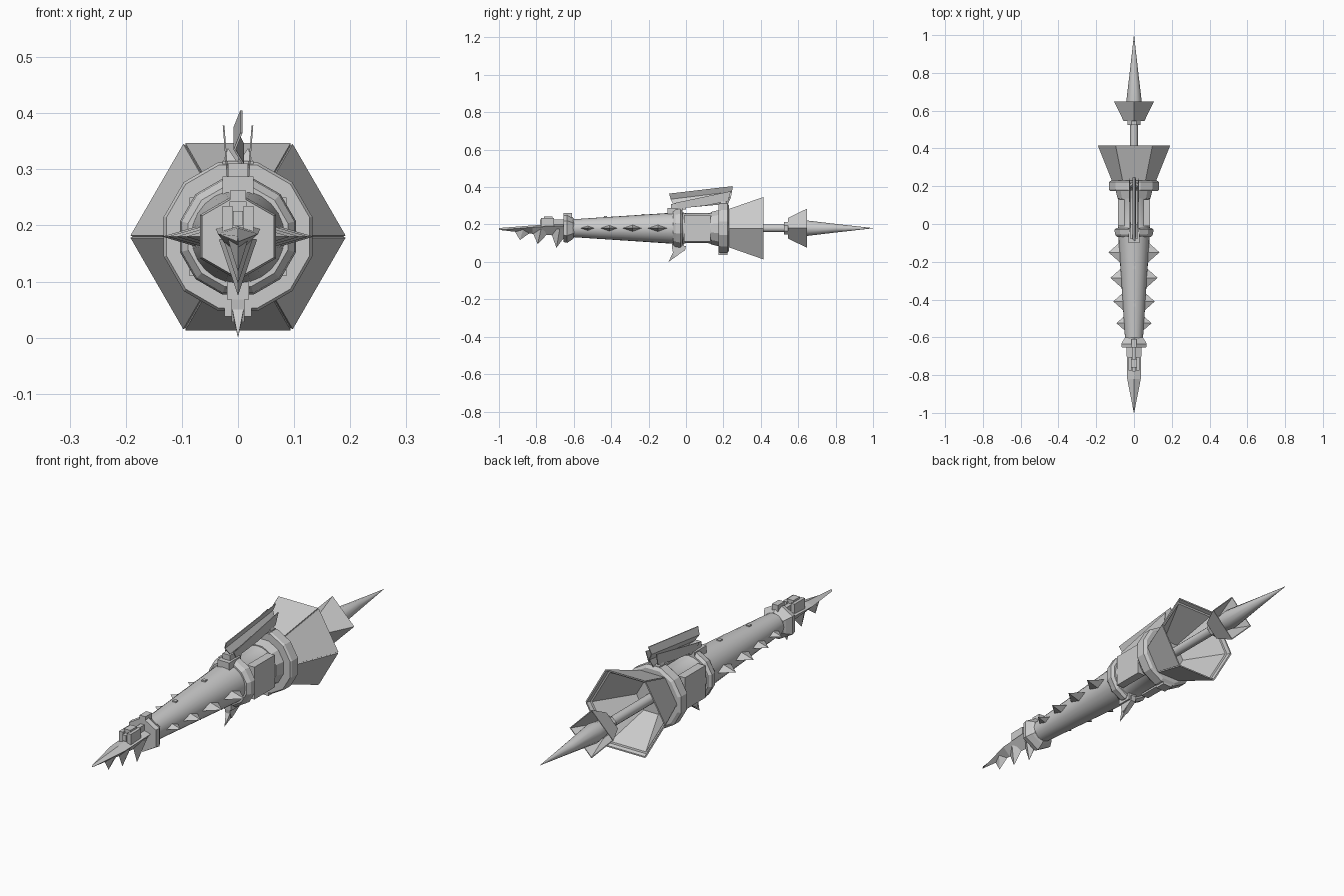
import bpy, bmesh, math
from mathutils import Vector

if "Cube" in bpy.data.objects:
    bpy.data.objects.remove(bpy.data.objects["Cube"])

ZC = 0.18  # height of the long axis
grey = bpy.data.materials.new("plain grey")
grey.diffuse_color = (0.6, 0.6, 0.6, 1)
grey.use_nodes = True
grey.node_tree.nodes["Principled BSDF"].inputs["Base Color"].default_value = grey.diffuse_color


def make(name, verts, faces, smooth=False):
    me = bpy.data.meshes.new(name)
    me.from_pydata([tuple(v) for v in verts], [], faces)
    bm = bmesh.new()
    bm.from_mesh(me)
    bmesh.ops.recalc_face_normals(bm, faces=bm.faces)
    bm.to_mesh(me)
    bm.free()
    me.materials.append(grey)
    ob = bpy.data.objects.new(name, me)
    bpy.context.collection.objects.link(ob)
    if smooth:
        bpy.ops.object.select_all(action='DESELECT')
        ob.select_set(True)
        bpy.context.view_layer.objects.active = ob
        bpy.ops.object.shade_smooth_by_angle(angle=math.radians(40))
    return ob


def lathe(name, prof, n, turn=0.0, smooth=False, closed=False):
    """Turn a (y, radius) profile round the long axis."""
    verts, faces, m = [], [], len(prof)
    for y, r in prof:
        for i in range(n):
            a = math.radians(turn) + math.tau * i / n
            verts.append((r * math.cos(a), y, ZC + r * math.sin(a)))
    for j in range(m if closed else m - 1):
        k = (j + 1) % m
        for i in range(n):
            p = (i + 1) % n
            faces.append((j * n + i, j * n + p, k * n + p, k * n + i))
    if not closed:
        faces += [tuple(range(n)), tuple(range((m - 1) * n, m * n))]
    return make(name, verts, faces, smooth)


def box(name, x, y, z):
    verts = [(a, b, c) for a in x for b in y for c in z]
    return make(name, verts, [(0, 1, 3, 2), (4, 5, 7, 6), (0, 1, 5, 4),
                              (2, 3, 7, 6), (0, 2, 6, 4), (1, 3, 7, 5)])


def plate(name, pts, x0, x1):
    """Side outline of (y, z) points given a thickness in x."""
    n = len(pts)
    verts = [(x, y, z) for x in (x0, x1) for y, z in pts]
    faces = [tuple(range(n)), tuple(range(n, 2 * n))]
    faces += [(i, (i + 1) % n, n + (i + 1) % n, n + i) for i in range(n)]
    return make(name, verts, faces)


def pyramid(name, base, tip):
    n = len(base)
    return make(name, list(base) + [tip],
                [tuple(range(n))] + [(i, (i + 1) % n, n) for i in range(n)])


# Tapered barrel and waisted drum
lathe("barrel", [(-0.63, 0.046), (-0.45, 0.058), (-0.25, 0.071), (-0.04, 0.085)], 24, smooth=True)
lathe("drum", [(-0.03, 0.088), (0.0, 0.08), (0.12, 0.08), (0.15, 0.088), (0.19, 0.092)], 24, smooth=True)
lathe("drum_collar", [(0.135, 0.09), (0.175, 0.1)], 12, 15)
for s in (-1, 1):
    box("drum_side_panel", (s * 0.05, s * 0.086), (-0.01, 0.13), (0.11, 0.25))

# Faceted rings
lathe("middle_ring", [(-0.07, 0.092), (-0.055, 0.104), (-0.03, 0.107), (-0.02, 0.095)], 12, 15)
lathe("rear_ring", [(0.175, 0.132), (0.183, 0.137), (0.222, 0.137), (0.23, 0.125)], 12, 15)
lathe("muzzle_ring", [(-0.655, 0.074), (-0.635, 0.078), (-0.61, 0.062), (-0.6, 0.052)], 6, 90)

# Flared bell: inner funnel plus six thin petals
lathe("bell_funnel", [(0.21, 0.105), (0.4, 0.18), (0.398, 0.172), (0.225, 0.06)], 6, closed=True)
lathe("bell_back_wall", [(0.215, 0.1), (0.24, 0.085)], 6)
for i in range(6):
    a = math.radians(30 + 60 * i)
    out = Vector((math.cos(a), 0, math.sin(a)))
    side = Vector((-math.sin(a), 0, math.cos(a)))
    c = Vector((0, 0, ZC))
    verts = []
    for t in (0, 0.006):
        for y, r, w in ((0.225, 0.095, 0.056), (0.415, 0.161, 0.094)):
            for s in (-1, 1):
                verts.append(c + out * (r + t) + side * (s * w) + Vector((0, y, 0)))
    make("bell_petal", verts, [(0, 1, 3, 2), (4, 5, 7, 6), (0, 1, 5, 4),
                               (2, 3, 7, 6), (0, 2, 6, 4), (1, 3, 7, 5)])

# Tail rod, diamond flare and spike
lathe("tail_rod", [(0.22, 0.021), (0.6, 0.021)], 12, smooth=True)
lathe("tail_collar", [(0.525, 0.036), (0.55, 0.036)], 8, 22.5)
lathe("tail_flare", [(0.545, 0.055), (0.648, 0.105), (0.648, 0.1), (0.56, 0.045)], 4, closed=True)
lathe("tail_flare_floor", [(0.545, 0.054), (0.57, 0.05)], 4)
lathe("tail_spike", [(0.56, 0.03), (0.64, 0.042), (0.8, 0.023), (1.0, 0.0005)], 12, smooth=True)

# Front blade with a flat top edge and a keel
verts, rows = [], [(-0.62, 0.04, 0.205, 0.135), (-0.82, 0.036, 0.195, 0.15), (-0.999, 0.001, 0.181, 0.177)]
for y, w, t, b in rows:
    verts += [(-w, y, t - 0.01), (0, y, t), (w, y, t - 0.01), (0, y, b)]
make("front_blade", verts, [(0, 1, 2, 3), (8, 9, 10, 11)] + [
    (j + i, j + (i + 1) % 4, j + 4 + (i + 1) % 4, j + 4 + i) for j in (0, 4) for i in range(4)])
for y, tip, w in ((-0.87, 0.117, 0.018), (-0.775, 0.096, 0.026), (-0.675, 0.075, 0.034)):
    pyramid("blade_tooth", [(-w, y, 0.175), (0, y - 0.055, 0.18), (w, y, 0.175), (0, y + 0.05, 0.165)],
            (0, y - 0.018, tip))

# Sight on the blade
for s in (-1, 1):
    box("sight_cheek", (s * 0.01, s * 0.028), (-0.775, -0.705), (0.188, 0.235))
box("sight_bridge", (-0.015, 0.015), (-0.76, -0.715), (0.195, 0.243))
box("sight_rail", (-0.009, 0.009), (-0.78, -0.53), (0.2, 0.226))
box("sight_clamp", (-0.014, 0.014), (-0.655, -0.61), (0.225, 0.262))

# Row of thorns down each side of the barrel
for y, x in ((-0.15, 0.135), (-0.285, 0.125), (-0.41, 0.11), (-0.525, 0.093)):
    for s in (-1, 1):
        b = s * (x - 0.068)
        pyramid("side_thorn", [(b, y - 0.06, ZC), (b, y, ZC + 0.02), (b, y + 0.06, ZC), (b, y, ZC - 0.02)],
                (s * x, y, ZC))

# Small studs on top of the barrel
for y, z in ((-0.23, 0.25), (-0.43, 0.237)):
    box("barrel_stud", (-0.008, 0.008), (y - 0.008, y + 0.008), (z - 0.01, z + 0.007))

# Top mounts and three raked fins
box("front_mount", (-0.028, 0.028), (-0.1, -0.02), (0.255, 0.287))
box("front_mount_cap", (-0.018, 0.018), (-0.08, 0.0), (0.28, 0.31))
box("rear_mount", (-0.028, 0.028), (0.178, 0.222), (0.29, 0.315))
for s in (-1, 1):
    pyramid("rear_mount_knob", [(s * 0.014 + a, 0.2 + b, 0.312) for a, b in
            ((-.013, -.02), (.013, -.02), (.013, .02), (-.013, .02))], (s * 0.018, 0.2, 0.338))
    fin = plate("side_fin", [(-0.06, 0.315), (0.24, 0.378), (0.225, 0.325), (0.1, 0.3), (-0.04, 0.285)],
                s * 0.018, s * 0.021)
    for v in fin.data.vertices:  # lean outward towards the top
        v.co.x += s * (v.co.z - 0.3) * 0.08
# Centre fin with a kinked section
pts = [(-0.09, 0.25, 0.365, 0.405, 0.006), (-0.082, 0.246, 0.335, 0.375, -0.006),
       (-0.07, 0.24, 0.31, 0.345, 0.009), (-0.05, 0.225, 0.285, 0.31, 0.0)]
verts = [(x + t, y, z) for t in (-0.002, 0.002) for ya, yb, za, zb, x in pts for y, z in ((ya, za), (yb, zb))]
faces = [(k + 2 * i, k + 2 * i + 1, k + 2 * i + 3, k + 2 * i + 2) for k in (0, 8) for i in range(3)]
loop = [0, 1, 3, 5, 7, 6, 4, 2]
faces += [(loop[i], loop[(i + 1) % 8], loop[(i + 1) % 8] + 8, loop[i] + 8) for i in range(8)]
make("centre_fin", verts, faces)

# Underside mount and hooked claw
box("lower_mount", (-0.02, 0.02), (-0.075, -0.01), (0.068, 0.11))
box("rear_lower_mount", (-0.024, 0.024), (0.175, 0.222), (0.038, 0.08))
plate("claw_arm", [(-0.075, 0.085), (0.0, 0.085), (-0.005, 0.062), (-0.04, 0.04), (-0.06, 0.028), (-0.07, 0.05)],
      -0.012, 0.012)
pyramid("claw_tip", [(-0.01, -0.07, 0.05), (0.01, -0.07, 0.05), (0.01, -0.035, 0.042), (-0.01, -0.035, 0.042)],
        (0, -0.093, 0.0))
